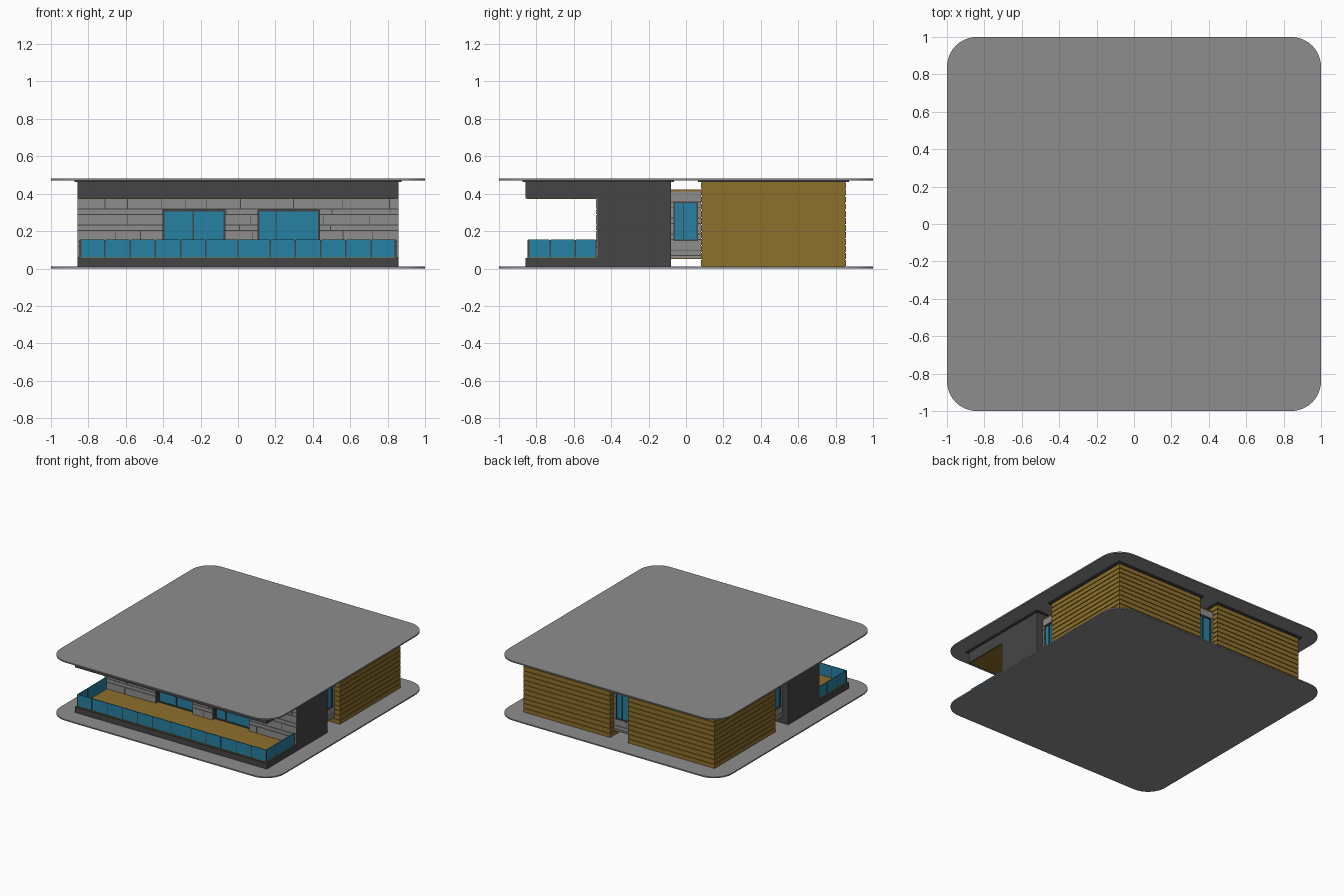
import bpy, bmesh, math, random
from mathutils import Matrix, Vector

if "Cube" in bpy.data.objects:
    bpy.data.objects.remove(bpy.data.objects["Cube"])

random.seed(4)


def material(name, rgb):
    m = bpy.data.materials.new(name)
    m.diffuse_color = (*rgb, 1)
    m.use_nodes = True
    m.node_tree.nodes["Principled BSDF"].inputs["Base Color"].default_value = m.diffuse_color
    return m


WOOD = material("wood", (0.27, 0.16, 0.025))
GLASS = material("glass", (0.02, 0.22, 0.36))
DARK = material("dark_grey", (0.06, 0.06, 0.06))
STONE = material("stone_grey", (0.27, 0.27, 0.27))


def finish(name, bm, mat, loc=(0, 0, 0), rot=0):
    me = bpy.data.meshes.new(name)
    bm.to_mesh(me)
    bm.free()
    me.materials.append(mat)
    ob = bpy.data.objects.new(name, me)
    ob.location = loc
    ob.rotation_euler.z = math.radians(rot)
    bpy.context.collection.objects.link(ob)
    return ob


def boxes(name, items, mat, loc=(0, 0, 0), rot=0):
    """One object from boxes given as (x0, x1, y0, y1, z0, z1)."""
    bm = bmesh.new()
    for x0, x1, y0, y1, z0, z1 in items:
        centre = Vector(((x0 + x1) / 2, (y0 + y1) / 2, (z0 + z1) / 2))
        size = Matrix.Diagonal((x1 - x0, y1 - y0, z1 - z0, 1))
        bmesh.ops.create_cube(bm, size=1, matrix=Matrix.Translation(centre) @ size)
    return finish(name, bm, mat, loc, rot)


def rounded_slab(name, z0, z1, r=0.16, seg=10):
    bm = bmesh.new()
    pts = []
    for k, (sx, sy) in enumerate([(1, 1), (-1, 1), (-1, -1), (1, -1)]):
        for i in range(seg + 1):
            a = math.pi / 2 * (k + i / seg)
            pts.append((sx * (1 - r) + r * math.cos(a), sy * (1 - r) + r * math.sin(a), z0))
    face = bm.faces.new([bm.verts.new(p) for p in pts])
    out = bmesh.ops.extrude_face_region(bm, geom=[face])
    bmesh.ops.translate(bm, vec=(0, 0, z1 - z0),
                        verts=[v for v in out["geom"] if isinstance(v, bmesh.types.BMVert)])
    bmesh.ops.recalc_face_normals(bm, faces=bm.faces)
    return finish(name, bm, STONE)


def subtract(rect, hole):
    """Rectangle minus hole, both (u0, u1, z0, z1)."""
    a, b, c, d = rect
    e, f, g, h = hole
    if e >= b or f <= a or g >= d or h <= c:
        return [rect]
    lo, hi = max(c, g), min(d, h)
    parts = [(a, b, c, lo), (a, b, hi, d), (a, e, lo, hi), (f, b, lo, hi)]
    return [p for p in parts if p[1] - p[0] > 0.002 and p[3] - p[2] > 0.002]


def cut(rects, holes):
    for h in holes:
        rects = [p for r in rects for p in subtract(r, h)]
    return rects


def stone_wall(name, u0, u1, z0, z1, windows, loc, rot, recess):
    """Coursed stone wall facing local -y; windows are (u0, u1, z0, z1, mullion)."""
    holes = [w[:4] for w in windows]
    g = 0.002
    stones, top, tall = [], z1, True
    while top > z0 + 0.005:
        low = max(z0, top - (0.057 if tall else 0.029))
        u = u0
        while u < u1 - 0.005:
            end = u + random.uniform(0.1, 0.3) * (1 if tall else 2.2)
            if end > u1 - 0.04:
                end = u1
            stones.append((u + g if u > u0 else u, end - g if end < u1 else end, low + g, top - g))
            u = end
        top, tall = low, not tall
    boxes(name + "_stones", [(a, b, 0, 0.006, c, d) for a, b, c, d in cut(stones, holes)],
          STONE, loc, rot)
    boxes(name + "_backing", [(a, b, 0.004, 0.05, c, d) for a, b, c, d in cut([(u0, u1, z0, z1)], holes)],
          DARK, loc, rot)
    # window frames and panes
    frame, panes, t = [], [], 0.007
    for a, b, c, d, m in windows:
        y0, y1 = recess - 0.008, recess + 0.01
        frame += [(a, a + t, y0, y1, c, d), (b - t, b, y0, y1, c, d), (m - t / 2, m + t / 2, y0, y1, c, d),
                  (a, b, y0, y1, d - t, d), (a, b, y0, y1, c, c + t)]
        panes.append((a, b, recess, recess + 0.006, c, d))
    boxes(name + "_window_frames", frame, DARK, loc, rot)
    boxes(name + "_window_glass", panes, GLASS, loc, rot)


# ground and roof slabs
rounded_slab("ground_slab", 0, 0.01)
rounded_slab("roof_slab", 0.47, 0.48)

# front block: dark concrete shell
W = 0.858
boxes("front_shell", [
    (-W, W, -W, -0.08, 0.01, 0.055),
    (-W, W, -W, -0.08, 0.375, 0.462),
    (-W, -W + 0.03, -0.474, -0.08, 0.055, 0.375),
    (W - 0.03, W, -0.474, -0.08, 0.055, 0.375),
    (-W + 0.03, W - 0.03, -0.11, -0.08, 0.055, 0.375)], DARK)
boxes("balcony_deck", [(-0.85, 0.85, -0.85, -0.43, 0.05, 0.06)], WOOD)
boxes("balcony_soffit", [(-0.85, 0.85, -0.85, -0.43, 0.371, 0.38)], WOOD)
stone_wall("front_wall", -W, W, 0.058, 0.375,
           [(-0.40, -0.07, 0.06, 0.313, -0.24), (0.107, 0.435, 0.06, 0.313, 0.203)],
           (0, -0.48, 0), 0, 0.04)

# glass balustrade around the balcony
right_edges = [0, 0.172, 0.307, 0.442, 0.577, 0.712, 0.848]
edges = [-e for e in right_edges[:0:-1]] + right_edges
side_edges = [-0.848, -0.725, -0.593, -0.48]
g, z0, z1 = 0.004, 0.06, 0.155
panels = [(a + g, b - g, -0.846, -0.838, z0, z1) for a, b in zip(edges, edges[1:])]
posts = [(e - g, e + g, -0.845, -0.839, z0, z1 - 0.003) for e in edges[1:-1]]
for s in (-0.842, 0.842):
    panels += [(s - 0.004, s + 0.004, a + g, b - g, z0, z1) for a, b in zip(side_edges, side_edges[1:])]
    posts += [(s - 0.003, s + 0.003, e - g, e + g, z0, z1 - 0.003) for e in side_edges[1:]]
    posts.append((s - 0.005, s + 0.005, -0.847, -0.837, z0, z1 - 0.003))
boxes("balustrade_glass", panels, GLASS)
boxes("balustrade_posts", posts, DARK)

# two timber-clad rear blocks
n, base, top = 12, 0.01, 0.462
h = (top - base) / n
for side, s in (("left", -1), ("right", 1)):
    x0, x1 = sorted((s * 0.08, s * 0.855))
    boxes(side + "_block_core", [(x0 + 0.006, x1 - 0.006, 0.086, 0.849, base, top)], WOOD)
    boxes(side + "_block_boards", [(x0, x1, 0.08, 0.855, base + i * h + 0.003, base + (i + 1) * h - 0.003)
                                   for i in range(n)], WOOD)

# thin dark caps under the roof
boxes("roof_caps", [(-0.875, 0.875, -0.875, -0.065, 0.462, 0.47),
                    (0.065, 0.875, 0.065, 0.872, 0.462, 0.47),
                    (-0.875, -0.065, 0.065, 0.872, 0.462, 0.47)], DARK)

# raised corridor between the blocks, glazed at its three ends
boxes("corridor_floor", [(-0.8, 0.8, -0.08, 0.08, 0.05, 0.06), (-0.08, 0.08, 0.08, 0.8, 0.05, 0.06)], WOOD)
boxes("corridor_ceiling", [(-0.805, 0.805, -0.08, 0.08, 0.413, 0.423),
                           (-0.08, 0.08, 0.08, 0.805, 0.413, 0.423)], WOOD)
for name, loc, rot in (("right_end", (0.805, 0, 0), 90), ("back_end", (0, 0.805, 0), 180),
                       ("left_end", (-0.805, 0, 0), -90)):
    stone_wall(name, -0.08, 0.08, 0.055, 0.413, [(-0.066, 0.064, 0.147, 0.357, -0.013)], loc, rot, 0.01)
